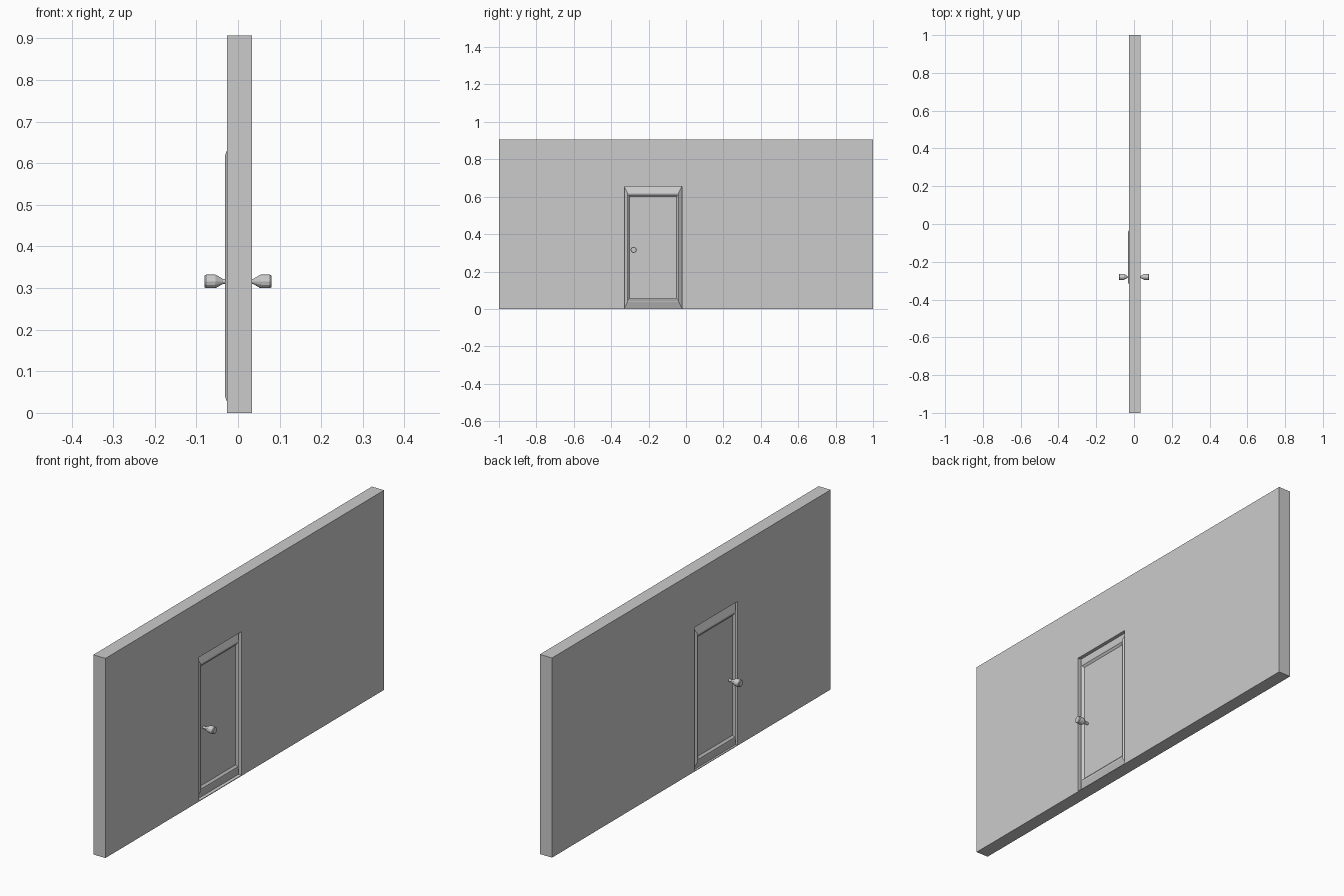
import bpy, bmesh
from math import cos, sin, tau

if "Cube" in bpy.data.objects:
    bpy.data.objects.remove(bpy.data.objects["Cube"])


def loft(name, rings, cyclic=False):
    """Skin a list of equal-length point rings; cap the ends unless cyclic."""
    bm = bmesh.new()
    loops = [[bm.verts.new(p) for p in ring] for ring in rings]
    pairs = list(zip(loops, loops[1:]))
    if cyclic:
        pairs.append((loops[-1], loops[0]))
    else:
        bm.faces.new(loops[0])
        bm.faces.new(loops[-1])
    for a, b in pairs:
        n = len(a)
        for i in range(n):
            j = (i + 1) % n
            bm.faces.new((a[i], a[j], b[j], b[i]))
    bmesh.ops.recalc_face_normals(bm, faces=bm.faces)
    mesh = bpy.data.meshes.new(name)
    bm.to_mesh(mesh)
    bm.free()
    obj = bpy.data.objects.new(name, mesh)
    bpy.context.collection.objects.link(obj)
    return obj


def rect(x, y0, y1, z0, z1):
    return [(x, y0, z0), (x, y1, z0), (x, y1, z1), (x, y0, z1)]


def circle(x, r, y, z, sides=12):
    return [(x, y + r * cos(tau * i / sides), z + r * sin(tau * i / sides))
            for i in range(sides)]


# Wall with a door opening and a thin sill
BACK, FRONT = -0.027, 0.034
WALL = (-1, 1, 0, 0.907)
DOOR = (-0.33, -0.022, 0.003, 0.655)
loft("wall", [rect(BACK, *WALL), rect(FRONT, *WALL),
              rect(FRONT, *DOOR), rect(BACK, *DOOR)], cyclic=True)

# Door with a raised, sloped border around a sunken panel on both sides
# (half thickness, side inset, bottom/top inset), from panel outwards
steps = [(0.022, 0.028, 0.054), (0.030, 0.021, 0.045),
         (0.031, 0.018, 0.036), (0.018, 0.0, 0.0)]


def door_ring(x, iy, iz):
    y0, y1, z0, z1 = DOOR
    return rect(x, y0 + iy, y1 - iy, z0 + iz, z1 - iz)


loft("door", [door_ring(-x, iy, iz) for x, iy, iz in steps]
     + [door_ring(x, iy, iz) for x, iy, iz in reversed(steps)])

# Door knobs, one on each side
profile = [(0.020, 0.006), (0.036, 0.006), (0.051, 0.0145), (0.054, 0.0163),
           (0.077, 0.0163), (0.080, 0.0140)]
for side, name in ((1, "knob_front"), (-1, "knob_back")):
    loft(name, [circle(side * x, r, -0.28, 0.316) for x, r in profile])
